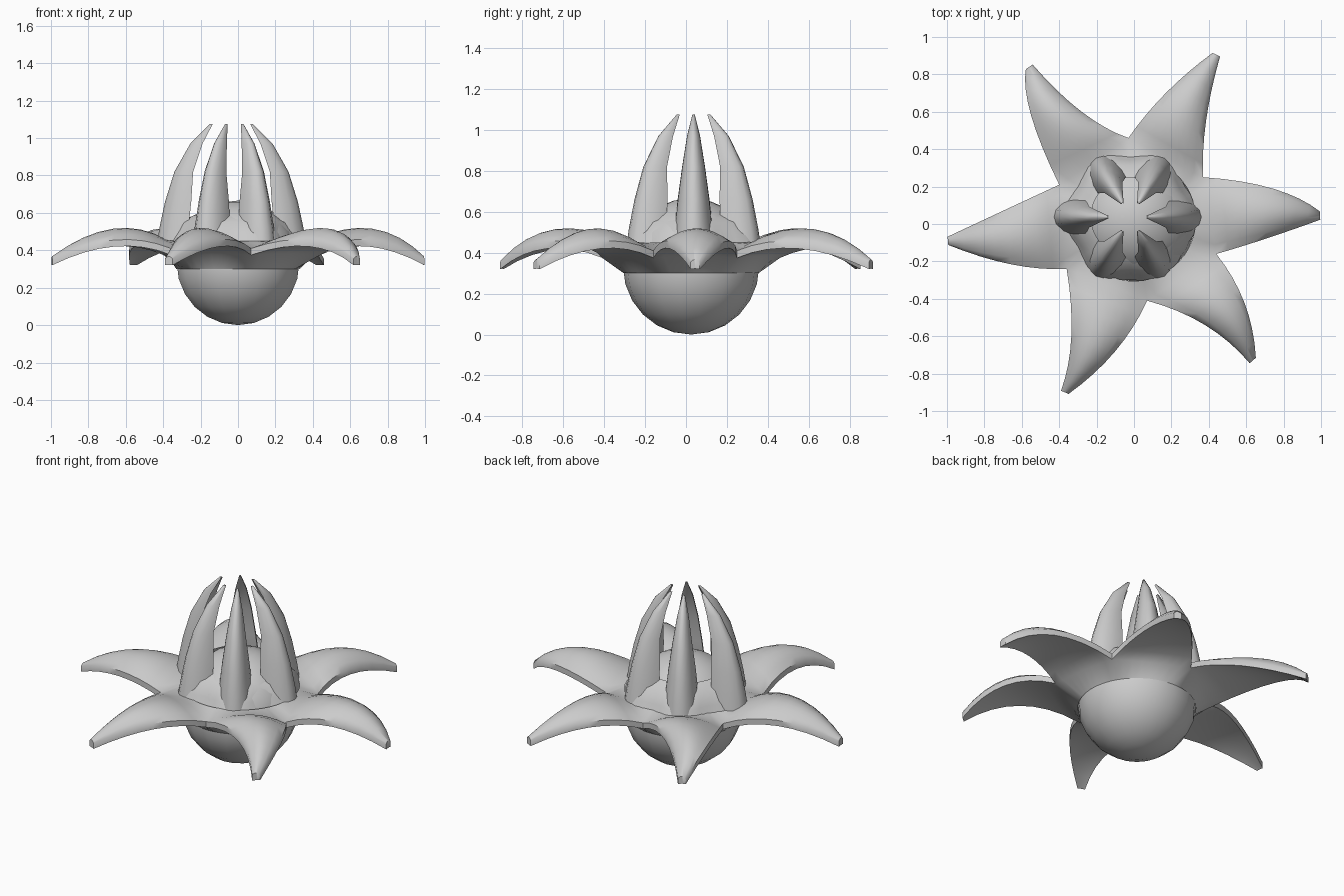
import bpy, bmesh, math
from mathutils import Vector

cube = bpy.data.objects.get("Cube")
if cube:
    bpy.data.objects.remove(cube)

grey = bpy.data.materials.new("soft_grey")
grey.use_nodes = True
grey.diffuse_color = (0.6, 0.6, 0.6, 1)
grey.node_tree.nodes["Principled BSDF"].inputs["Base Color"].default_value = (0.6, 0.6, 0.6, 1)


def finish(name, bm, angle=50):
    bmesh.ops.remove_doubles(bm, verts=bm.verts, dist=0.0005)
    bmesh.ops.recalc_face_normals(bm, faces=bm.faces)
    mesh = bpy.data.meshes.new(name)
    bm.to_mesh(mesh)
    bm.free()
    mesh.materials.append(grey)
    obj = bpy.data.objects.new(name, mesh)
    bpy.context.collection.objects.link(obj)
    bpy.ops.object.select_all(action='DESELECT')
    obj.select_set(True)
    bpy.context.view_layer.objects.active = obj
    bpy.ops.object.shade_smooth_by_angle(angle=math.radians(angle))
    return obj


def bridge(bm, a, b, closed=False):
    """Quads between two equally long rows of vertices."""
    n = len(a)
    for i in range(n if closed else n - 1):
        j = (i + 1) % n
        bm.faces.new((a[i], a[j], b[j], b[i]))


def blend(a, m, b, t):
    """Quadratic passing through a, m and b at t = 0, 0.5 and 1."""
    return a * ((1 - t) * (1 - 2 * t)) + m * (4 * t * (1 - t)) + b * (t * (2 * t - 1))


# Round bulb
CENTRE = Vector((0, 0.025))
bm = bmesh.new()
bmesh.ops.create_uvsphere(bm, u_segments=18, v_segments=12, radius=0.333)
bmesh.ops.translate(bm, verts=bm.verts, vec=(CENTRE.x, CENTRE.y, 0.333))
finish("bulb", bm)

# Outer petals: shared valleys, then right mid, left mid and tip of each petal
valleys = [(.44, -.16), (.37, .25), (-.03, .46), (-.40, .21), (-.36, -.24), (.07, -.41)]
petals = [((.70, -.08), (.74, .19), (.995, .045)),
          ((.385, .55), (.17, .70), (.44, .905)),
          ((-.28, .60), (-.55, .58), (-.56, .84)),
          ((-.68, .08), (-.66, -.215), (-.995, -.09)),
          ((-.335, -.60), (-.10, -.68), (-.37, -.90)),
          ((.38, -.54), (.59, -.42), (.635, -.73))]
ROWS, COLS = 8, 8
bm = bmesh.new()
for i, (mid_r, mid_l, tip) in enumerate(petals):
    tip = Vector(tip)
    side = Vector((-tip.y, tip.x)).normalized() * 0.022
    right = [Vector(valleys[i]), Vector(mid_r), tip - side]
    left = [Vector(valleys[(i + 1) % 6]), Vector(mid_l), tip + side]
    top, under = [], []
    for r in range(ROWS + 1):
        t = r / ROWS
        p, q = blend(*right, t), blend(*left, t)
        edge, arch = blend(.41, .455, .355, t), blend(.045, .06, .012, t)
        up, low = [], []
        for c in range(COLS + 1):
            s = c / COLS
            xy = p.lerp(q, s)
            bulge = arch * 4 * s * (1 - s)
            up.append(bm.verts.new((*xy, edge + bulge)))
            low.append(bm.verts.new((*xy, edge - 0.035 + 0.15 * bulge)))
        top.append(up)
        under.append(low)
    # Roots gather onto the bulb
    roots = []
    for z in (0.45, 0.30):
        ring = []
        for v in top[0]:
            d = (v.co.xy - CENTRE).normalized() * 0.33 + CENTRE
            ring.append(bm.verts.new((*d, z)))
        roots.append(ring)
    top.insert(0, roots[0])
    under.insert(0, roots[1])
    for r in range(ROWS + 1):
        bridge(bm, top[r], top[r + 1])
        bridge(bm, under[r], under[r + 1])
    for r in range(1, ROWS + 1):
        for c in (0, COLS):
            bm.faces.new((top[r][c], top[r + 1][c], under[r + 1][c], under[r][c]))
    bridge(bm, top[-1], under[-1])
finish("outer_petals", bm)

# Ruffled collar that joins the inner petals to the bulb
INNER = Vector((-0.02, 0.037))
bm = bmesh.new()
rings = []
for radius, wave, z in ((.355, .02, .42), (.325, .02, .48), (.285, .01, .55), (.21, 0, .59)):
    ring = []
    for k in range(36):
        a = math.tau * k / 36
        rad = radius + wave * math.cos(6 * a)
        ring.append(bm.verts.new((INNER.x + rad * math.cos(a), INNER.y + rad * math.sin(a), z)))
    rings.append(ring)
for a, b in zip(rings, rings[1:]):
    bridge(bm, a, b, True)
finish("collar", bm, 80)

# Inner petals: outer radius, inner radius, half width, height of each section
sections = [(.385, .24, .10, .42), (.37, .215, .093, .52), (.34, .20, .078, .66),
            (.29, .19, .056, .82), (.205, .14, .032, .97), (.10, .085, .006, 1.075)]
outline = [(0, -1), (.3, -.97), (.65, -.75), (.92, -.4), (1, 0),
           (.92, .4), (.65, .75), (.3, .97), (0, 1), (.3, 0)]
for n in range(6):
    a = math.tau * n / 6
    out = Vector((math.cos(a), math.sin(a)))
    across = Vector((-out.y, out.x))
    # The left-hand petal of the ring leans outward a little
    root = INNER + out * (0.03 if n == 3 else 0)
    spread = 1 if n % 3 == 0 else 0.96
    bm = bmesh.new()
    rows = []
    for r_out, r_in, w, z in sections:
        row = []
        for depth, s in outline:
            xy = root + out * spread * (r_in + (r_out - r_in) * depth) + across * (w * s)
            row.append(bm.verts.new((*xy, z)))
        rows.append(row)
    for p, q in zip(rows, rows[1:]):
        bridge(bm, p, q, True)
    bm.faces.new(rows[0])
    bm.faces.new(rows[-1])
    finish(f"inner_petal_{n + 1}", bm, 65)
